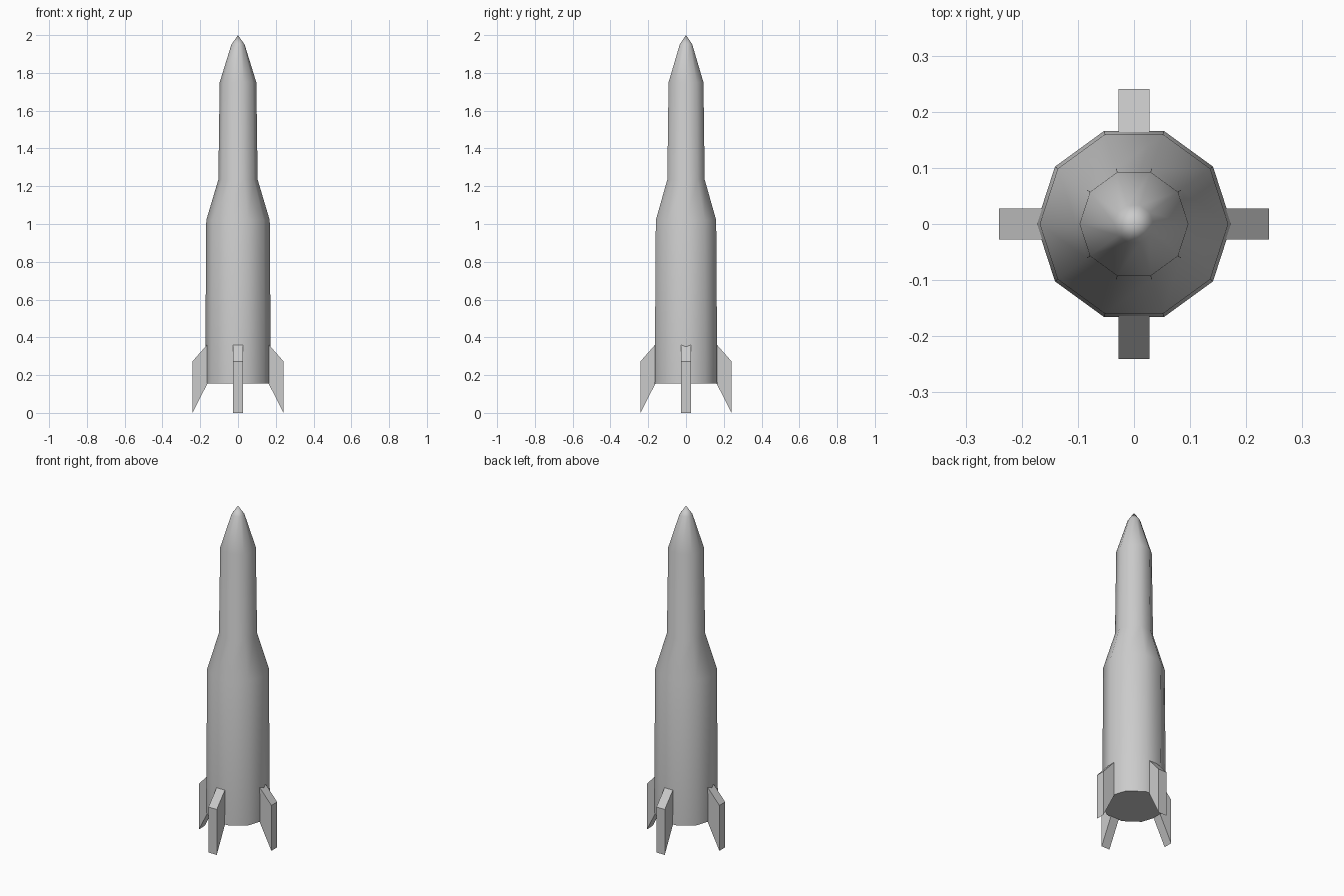
import bpy, bmesh, math

if "Cube" in bpy.data.objects:
    bpy.data.objects.remove(bpy.data.objects["Cube"])

SIDES = 10


def make_object(name, bm):
    bmesh.ops.recalc_face_normals(bm, faces=bm.faces)
    mesh = bpy.data.meshes.new(name)
    bm.to_mesh(mesh)
    bm.free()
    obj = bpy.data.objects.new(name, mesh)
    bpy.context.collection.objects.link(obj)
    return obj


def body(name, profile, tip_z):
    # stack of ten-sided rings closed by a flat base and a pointed tip
    bm = bmesh.new()
    rings = [[bm.verts.new((r * math.cos(math.tau * i / SIDES),
                            r * math.sin(math.tau * i / SIDES), z))
              for i in range(SIDES)] for r, z in profile]
    tip = bm.verts.new((0, 0, tip_z))
    bm.faces.new(rings[0])
    for i in range(SIDES):
        j = (i + 1) % SIDES
        for low, high in zip(rings, rings[1:]):
            bm.faces.new((low[i], low[j], high[j], high[i]))
        bm.faces.new((rings[-1][i], rings[-1][j], tip))
    return make_object(name, bm)


def fin(name, outline, thickness, angle):
    # side outline (radius, height) extruded to its thickness
    bm = bmesh.new()
    face = bm.faces.new([bm.verts.new((r, -thickness / 2, z)) for r, z in outline])
    new = bmesh.ops.extrude_face_region(bm, geom=[face])["geom"]
    bmesh.ops.translate(bm, vec=(0, thickness, 0),
                        verts=[v for v in new if isinstance(v, bmesh.types.BMVert)])
    obj = make_object(name, bm)
    obj.rotation_euler.z = angle
    return obj


# Rocket body: lower stage, shoulder, upper stage, nose
hull = body("rocket_body",
            [(0.174, 0.155), (0.168, 1.02), (0.104, 1.235), (0.097, 1.75), (0.035, 1.95)], 2.0)
bpy.context.view_layer.objects.active = hull
hull.select_set(True)
bpy.ops.object.shade_smooth_by_angle(angle=math.radians(40))

# Four swept tail fins
FIN = [(0.157, 0.165), (0.241, 0.0), (0.241, 0.273), (0.157, 0.368)]
for k, side in enumerate(("right", "back", "left", "front")):
    fin("tail_fin_" + side, FIN, 0.055, k * math.pi / 2)
